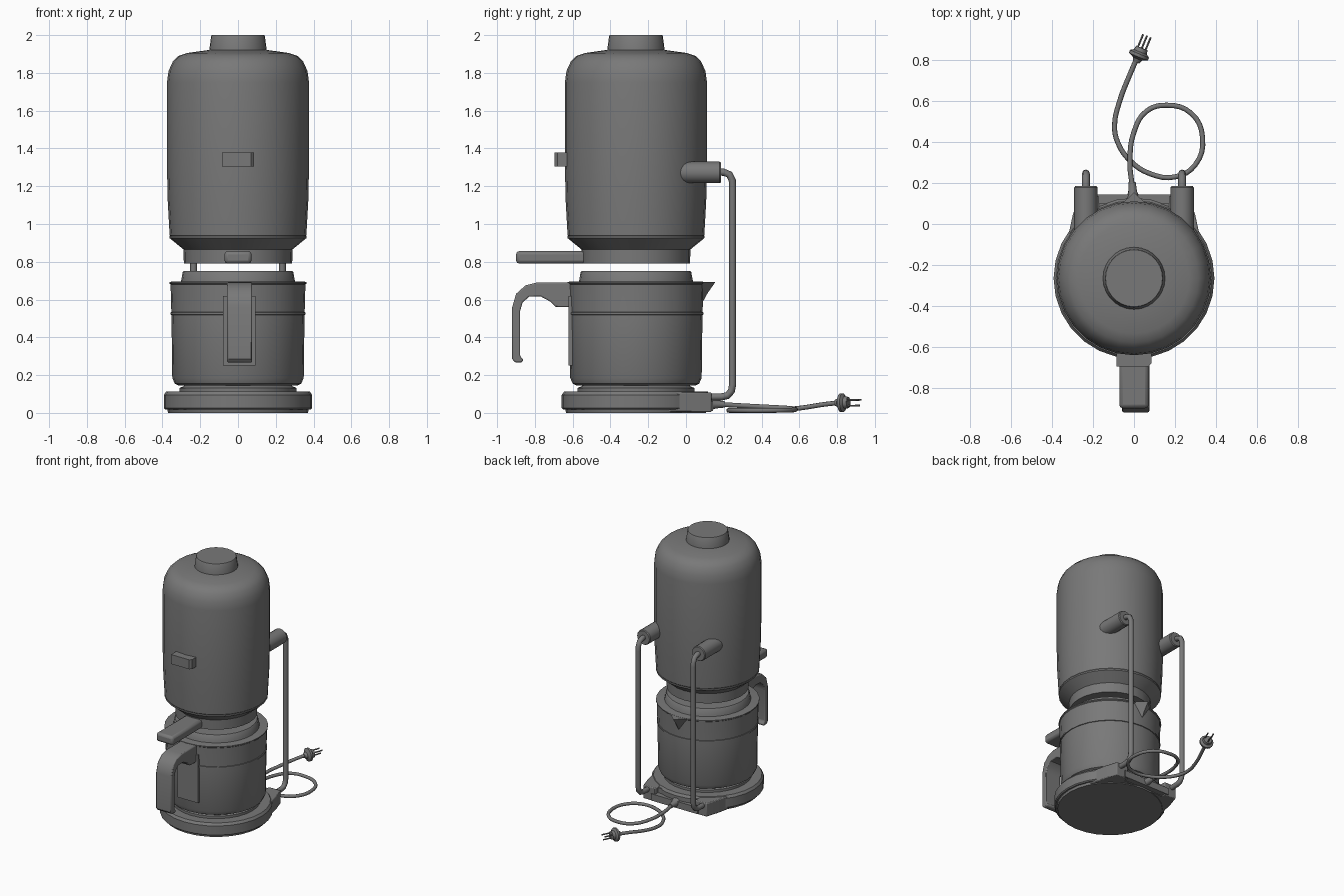
import bpy, bmesh, math
from mathutils import Vector

if "Cube" in bpy.data.objects:
    bpy.data.objects.remove(bpy.data.objects["Cube"], do_unlink=True)

grey = bpy.data.materials.new("dark_grey")
grey.use_nodes = True
grey.diffuse_color = (0.19, 0.19, 0.19, 1)
grey.node_tree.nodes["Principled BSDF"].inputs["Base Color"].default_value = (0.19, 0.19, 0.19, 1)

AXIS = -0.265  # y of the machine's vertical axis


def finish(name, bm, bevel=0.0, segments=2):
    bmesh.ops.recalc_face_normals(bm, faces=bm.faces)
    mesh = bpy.data.meshes.new(name)
    bm.to_mesh(mesh)
    bm.free()
    ob = bpy.data.objects.new(name, mesh)
    bpy.context.collection.objects.link(ob)
    mesh.materials.append(grey)
    if bevel:
        mod = ob.modifiers.new("bevel", "BEVEL")
        mod.width, mod.segments, mod.limit_method = bevel, segments, "ANGLE"
        mod.angle_limit = math.radians(40)
    bpy.ops.object.select_all(action="DESELECT")
    ob.select_set(True)
    bpy.context.view_layer.objects.active = ob
    bpy.ops.object.shade_smooth_by_angle(angle=math.radians(35))
    return ob


def lathe(name, profile, origin=(0, AXIS, 0), direction=(0, 0, 1), sides=28):
    """Closed solid of revolution from (radius, height) pairs."""
    bm = bmesh.new()
    turn = Vector((0, 0, 1)).rotation_difference(Vector(direction))
    rings = []
    for r, h in profile:
        ring = []
        for i in range(sides):
            a = math.tau * i / sides
            p = turn @ Vector((r * math.cos(a), r * math.sin(a), h))
            ring.append(bm.verts.new(p + Vector(origin)))
        rings.append(ring)
    for low, high in zip(rings, rings[1:]):
        for i in range(sides):
            j = (i + 1) % sides
            bm.faces.new((low[i], low[j], high[j], high[i]))
    bm.faces.new(rings[0])
    bm.faces.new(rings[-1])
    return finish(name, bm)


def prism(name, points, low, high, place, bevel=0.0):
    """Extrude an outline between two depths; place maps (a, b, depth) to xyz."""
    bm = bmesh.new()
    ends = [[bm.verts.new(place(a, b, d)) for a, b in points] for d in (low, high)]
    for ring in ends:
        bm.faces.new(ring)
    for i in range(len(points)):
        j = (i + 1) % len(points)
        bm.faces.new((ends[0][i], ends[0][j], ends[1][j], ends[1][i]))
    return finish(name, bm, bevel)


def plan(a, b, d):
    return (a, b, d)


def side(a, b, d):
    return (d, a, b)


def box(name, x, y, z, bevel=0.0):
    corners = [(x[0], y[0]), (x[1], y[0]), (x[1], y[1]), (x[0], y[1])]
    return prism(name, corners, z[0], z[1], plan, bevel)


def tube(name, points, radius, smooth=True):
    curve = bpy.data.curves.new(name, "CURVE")
    curve.dimensions = "3D"
    curve.bevel_depth, curve.bevel_resolution = radius, 2
    curve.use_fill_caps = True
    curve.resolution_u = 4
    spline = curve.splines.new("BEZIER" if smooth else "POLY")
    pts = spline.bezier_points if smooth else spline.points
    pts.add(len(points) - 1)
    for p, co in zip(pts, points):
        if smooth:
            p.co = co
            p.handle_left_type = p.handle_right_type = "AUTO"
        else:
            p.co = (*co, 1)
    ob = bpy.data.objects.new(name, curve)
    bpy.context.collection.objects.link(ob)
    curve.materials.append(grey)
    for s in curve.splines:
        s.use_smooth = True
    return ob


# Round base and warming plate
lathe("base_foot", [(0.37, 0), (0.375, 0.02)])
lathe("base", [(0.385, 0.018), (0.393, 0.025), (0.393, 0.095), (0.38, 0.113)])
lathe("warming_plate", [(0.31, 0.11), (0.31, 0.132), (0.29, 0.14), (0.28, 0.15)])

# Rear of the base: two shoulders around a lower cord shelf
for s, label in ((1, "left"), (-1, "right")):
    prism("base_shoulder_" + label,
          [(0.17 * s, -0.1), (0.33 * s, -0.1), (0.3 * s, 0.04), (0.27 * s, 0.135), (0.17 * s, 0.135)],
          0.005, 0.108, plan, 0.006)
box("cord_shelf", (-0.2, 0.2), (-0.1, 0.143), (0.01, 0.062))
box("base_back", (-0.2, 0.2), (-0.1, 0.1), (0.005, 0.1))

# Jug with ring, lid, pouring lip and handle
lathe("jug", [(0.315, 0.145), (0.335, 0.155), (0.348, 0.185), (0.352, 0.5),
              (0.357, 0.68), (0.363, 0.685), (0.363, 0.693), (0.35, 0.695)])
lathe("jug_ring", [(0.352, 0.518), (0.357, 0.52), (0.357, 0.532), (0.352, 0.534)])
lathe("jug_lid", [(0.305, 0.69), (0.3, 0.705), (0.293, 0.745), (0.288, 0.75), (0.2, 0.752)])

bm = bmesh.new()
lip = [bm.verts.new(p) for p in ((-0.11, 0.05, 0.692), (0.11, 0.05, 0.692), (0, 0.155, 0.692),
                                 (0, 0.115, 0.635), (0, 0.085, 0.58))]
for f in ((0, 1, 2), (0, 2, 3), (2, 1, 3), (0, 3, 4), (3, 1, 4), (0, 4, 1)):
    bm.faces.new([lip[i] for i in f])
finish("pouring_lip", bm)

handle = [(-0.59, 0.69), (-0.79, 0.69), (-0.85, 0.675), (-0.9, 0.63), (-0.92, 0.56),
          (-0.92, 0.285), (-0.905, 0.267), (-0.87, 0.267), (-0.86, 0.28), (-0.878, 0.3),
          (-0.878, 0.54), (-0.865, 0.585), (-0.83, 0.615), (-0.77, 0.617),
          (-0.72, 0.59), (-0.69, 0.56), (-0.59, 0.56)]
prism("jug_handle", handle, -0.058, 0.075, side, 0.007)
box("handle_plate", (-0.08, 0.093), (-0.622, -0.57), (0.25, 0.62))

# Brewing funnel, lever, water tank and cap
lathe("funnel", [(0.287, 0.79), (0.288, 0.865), (0.362, 0.925), (0.362, 0.936)])
box("funnel_lever", (-0.072, 0.072), (-0.9, -0.5), (0.79, 0.857), 0.018)
lathe("water_tank", [(0.35, 0.925), (0.362, 0.94), (0.372, 1.12), (0.376, 1.3), (0.376, 1.75),
                     (0.368, 1.81), (0.345, 1.86), (0.315, 1.89), (0.27, 1.905), (0.15, 1.922)])
lathe("tank_cap", [(0.153, 1.91), (0.151, 1.93), (0.142, 1.995), (0.139, 2.0)])
prism("switch", [(-0.085, -0.61), (-0.085, -0.695), (0.07, -0.695), (0.085, -0.68), (0.085, -0.61)],
      1.305, 1.378, plan)

# Support rods and their sockets on the tank
rod = [(0.15, 1.275), (0.2, 1.274), (0.23, 1.262), (0.245, 1.23), (0.247, 1.2),
       (0.247, 0.15), (0.24, 0.115), (0.22, 0.092), (0.19, 0.085), (0.08, 0.084)]
for s, label in ((1, "left"), (-1, "right")):
    tube("support_rod_" + label, [(0.235 * s, y, z) for y, z in rod], 0.019, False)
    lathe("rod_socket_" + label, [(0.057, 0), (0.057, 0.21), (0.052, 0.217)],
          (0.235 * s, -0.032, 1.273), (0, 1, 0), 16)

# Power cord with strain relief and three-pin plug
lathe("cord_relief", [(0.035, 0), (0.022, 0.03), (0.017, 0.08)], (-0.005, 0.125, 0.045), (-0.05, 1, 0), 12)
tube("power_cord", [(-0.008, 0.18, 0.045), (-0.02, 0.3, 0.038), (0, 0.45, 0.03), (0.06, 0.55, 0.024),
                    (0.16, 0.58, 0.018), (0.28, 0.54, 0.014), (0.335, 0.42, 0.013),
                    (0.3, 0.29, 0.013), (0.2, 0.23, 0.013), (0.08, 0.245, 0.013),
                    (-0.02, 0.31, 0.013), (-0.08, 0.4, 0.014), (-0.095, 0.48, 0.016),
                    (-0.07, 0.6, 0.025), (-0.02, 0.73, 0.045), (0.01, 0.8, 0.053)], 0.0125)

start = Vector((0.01, 0.79, 0.053))
aim = Vector((0.38, 0.92, 0.03)).normalized()
lathe("plug", [(0.016, 0), (0.024, 0.018), (0.05, 0.03), (0.05, 0.045), (0.034, 0.055),
               (0.03, 0.075)], start, aim, 14)
across = aim.cross(Vector((0, 0, 1))).normalized()
up = across.cross(aim)
for i, (u, v) in enumerate(((-0.02, 0.012), (0.02, 0.012), (0, -0.018))):
    lathe("plug_pin_%d" % (i + 1), [(0.005, 0.06), (0.005, 0.14)],
          start + across * u + up * v, aim, 8)
